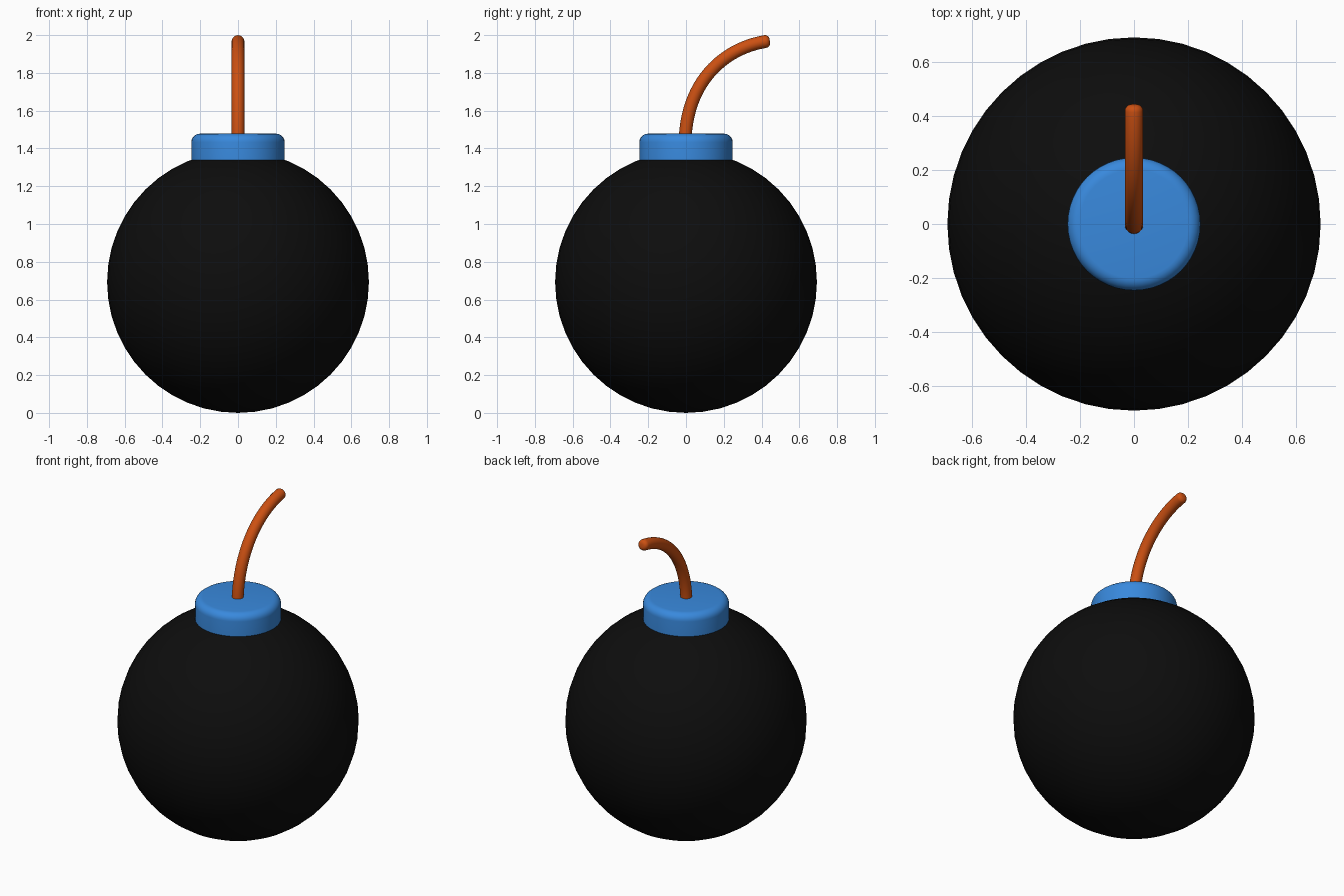
import bpy, bmesh
from math import cos, sin, pi, radians
from mathutils import Vector

if "Cube" in bpy.data.objects:
    bpy.data.objects.remove(bpy.data.objects["Cube"])


def finish(bm, name, color, angle):
    bmesh.ops.recalc_face_normals(bm, faces=bm.faces)
    mesh = bpy.data.meshes.new(name)
    bm.to_mesh(mesh)
    bm.free()
    obj = bpy.data.objects.new(name, mesh)
    bpy.context.collection.objects.link(obj)
    mat = bpy.data.materials.new(name + "_color")
    mat.diffuse_color = (*color, 1)
    mat.use_nodes = True
    mat.node_tree.nodes["Principled BSDF"].inputs["Base Color"].default_value = mat.diffuse_color
    mesh.materials.append(mat)
    bpy.ops.object.select_all(action='DESELECT')
    obj.select_set(True)
    bpy.context.view_layer.objects.active = obj
    bpy.ops.object.shade_smooth_by_angle(angle=radians(angle))
    return obj


def loft(rings):
    """Skin equal-length rings of points and close both ends."""
    bm = bmesh.new()
    loops = [[bm.verts.new(p) for p in ring] for ring in rings]
    n = len(loops[0])
    for a, b in zip(loops, loops[1:]):
        for i in range(n):
            j = (i + 1) % n
            bm.faces.new((a[i], a[j], b[j], b[i]))
    bm.faces.new(loops[0])
    bm.faces.new(loops[-1])
    return bm


def ring(center, u, v, r, n):
    return [center + r * (cos(2 * pi * i / n) * u + sin(2 * pi * i / n) * v) for i in range(n)]


X, Y = Vector((1, 0, 0)), Vector((0, 1, 0))

# Round body
R = 0.693
bm = bmesh.new()
bmesh.ops.create_uvsphere(bm, u_segments=48, v_segments=24, radius=R)
bmesh.ops.translate(bm, verts=bm.verts, vec=(0, 0, R))
finish(bm, "body", (0.004, 0.004, 0.004), 60)

# Collar with a rounded top rim
radius, top, rim = 0.247, 1.478, 0.045
profile = [(radius, 1.30)]
for k in range(7):
    a = pi / 2 * k / 6
    profile.append((radius - rim + rim * cos(a), top - rim + rim * sin(a)))
finish(loft([ring(Vector((0, 0, z)), X, Y, r, 48) for r, z in profile]),
       "collar", (0.04, 0.25, 0.72), 40)

# Curved fuse swept along a bezier, with a rounded tip
P = [Vector(p) for p in ((0, -0.005, 1.42), (0, -0.005, 1.75), (0, 0.2, 1.93), (0, 0.42, 1.966))]
fuse_r, tip_r = 0.034, 0.024
rings = []
steps = 24
for k in range(steps + 1):
    t = k / steps
    s = 1 - t
    c = s**3 * P[0] + 3 * s * s * t * P[1] + 3 * s * t * t * P[2] + t**3 * P[3]
    d = (s * s * (P[1] - P[0]) + 2 * s * t * (P[2] - P[1]) + t * t * (P[3] - P[2])).normalized()
    rings.append(ring(c, X, d.cross(X), fuse_r, 20))
for k in range(1, 6):
    a = pi / 2 * k / 5
    rings.append(ring(c + d * tip_r * sin(a), X, d.cross(X), fuse_r - tip_r + tip_r * cos(a), 20))
finish(loft(rings), "fuse", (0.60, 0.08, 0.006), 50)
